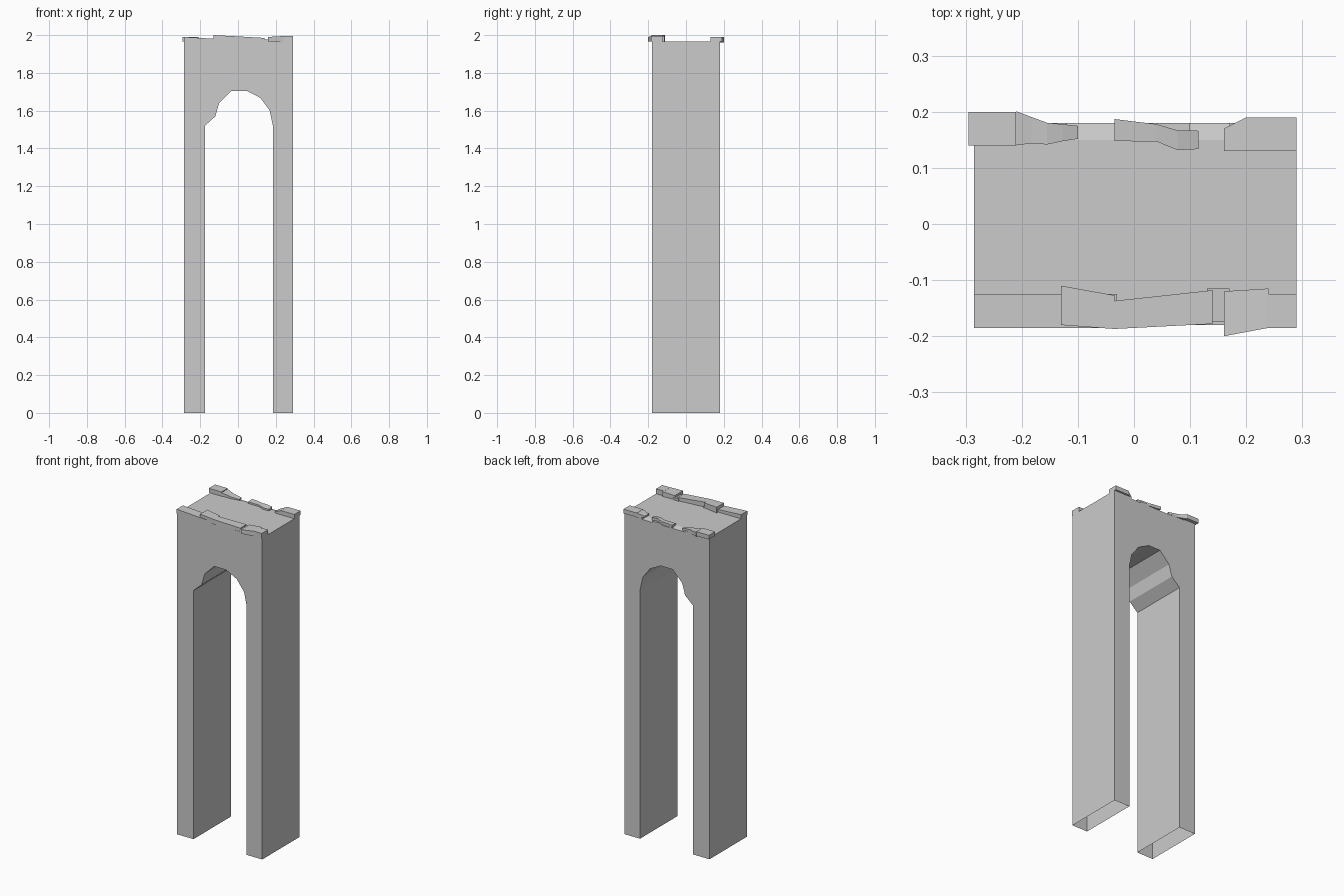
import bpy, bmesh, random
from math import cos, sin, pi

cube = bpy.data.objects.get("Cube")
if cube:
    bpy.data.objects.remove(cube, do_unlink=True)

random.seed(4)
LEFT, RIGHT = -0.285, 0.29
DEPTH = 0.18
DECK = 1.965
SPRING = 1.52
FRONT, REAR = -1, 1

stone_grey = bpy.data.materials.new("stone_grey")
stone_grey.use_nodes = True
stone_grey.diffuse_color = (0.6, 0.6, 0.6, 1)
shader = stone_grey.node_tree.nodes["Principled BSDF"]
shader.inputs["Base Color"].default_value = stone_grey.diffuse_color


def loft(name, sections):
    """Join matching closed sections into a capped solid."""
    bm = bmesh.new()
    rings = [[bm.verts.new(point) for point in section] for section in sections]
    for ring, following in zip(rings, rings[1:]):
        for i in range(len(ring)):
            bm.faces.new((ring[i - 1], ring[i], following[i], following[i - 1]))
    bm.faces.new(rings[0])
    bm.faces.new(rings[-1])
    bmesh.ops.recalc_face_normals(bm, faces=bm.faces)
    mesh = bpy.data.meshes.new(name)
    bm.to_mesh(mesh)
    bm.free()
    mesh.materials.append(stone_grey)
    obj = bpy.data.objects.new(name, mesh)
    bpy.context.collection.objects.link(obj)
    return obj


def parapet_stone(name, side, x, rise, outer, width, steps=1, rough=0):
    """Slab on the deck edge; each pair gives the value at its two ends."""
    def blend(pair, t):
        return pair[0] + (pair[1] - pair[0]) * t

    def jitter():
        return random.uniform(-rough, rough)

    sections = []
    for step in range(steps + 1):
        t = step / steps
        along = blend(x, t)
        far = blend(outer, t) + jitter()
        near = far - blend(width, t) + jitter()
        top = DECK + blend(rise, t)
        sections.append([(along, side * far, DECK - rough),
                         (along, side * near, DECK - rough),
                         (along, side * near, top - rough),
                         (along, side * far, top + jitter())])
    return loft(name, sections)


# Tall body: faceted arch whose left shoulder has crumbled
arch = [(0.005 + DEPTH * cos(i * pi / 7), SPRING + 0.19 * sin(i * pi / 7))
        for i in range(5)]
crumbled = [(-0.1, 1.64), (-0.12, 1.57), (-0.175, SPRING)]
opening = arch + crumbled
outline = [(opening[0][0], 0), *opening, (opening[-1][0], 0),
           (LEFT, 0), (LEFT, DECK), (RIGHT, DECK), (RIGHT, 0)]
body = loft("arch_body", [[(x, y, z) for x, z in outline] for y in (-DEPTH, DEPTH)])

# Chips sloping down along the rear edge of the deck
for start, end in ((-0.12, 0.04), (0.1, 0.17)):
    chip = loft("chip_cutter", [[(x, 0.15, DECK), (x, 0.2, DECK - 0.015),
                                 (x, 0.2, 2), (x, 0.15, 2)] for x in (start, end)])
    chip.hide_render = True
    cut = body.modifiers.new("chip", "BOOLEAN")
    cut.operation = "DIFFERENCE"
    cut.solver = "EXACT"
    cut.object = chip
    bpy.context.view_layer.objects.active = body
    bpy.ops.object.modifier_apply(modifier=cut.name)
    bpy.data.objects.remove(chip, do_unlink=True)

# Legs are open underneath
bm = bmesh.new()
bm.from_mesh(body.data)
soles = [face for face in bm.faces if all(v.co.z < 0.01 for v in face.verts)]
bmesh.ops.delete(bm, geom=soles, context="FACES")
bm.to_mesh(body.data)
bm.free()

# Front parapet
parapet_stone("front_left_stone", FRONT, x=(LEFT, -0.03), rise=(0.025, 0.01),
              outer=(0.185, 0.185), width=(0.06, 0.06))
parapet_stone("front_raised_stone", FRONT, x=(-0.13, -0.035), rise=(0.035, 0.03),
              outer=(0.18, 0.187), width=(0.07, 0.06))
parapet_stone("front_middle_stone", FRONT, x=(-0.035, 0.14), rise=(0.03, 0.02),
              outer=(0.187, 0.178), width=(0.05, 0.06))
parapet_stone("front_joint_stone", FRONT, x=(0.13, 0.17), rise=(0.015, 0.01),
              outer=(0.175, 0.175), width=(0.06, 0.06))
parapet_stone("front_right_stone", FRONT, x=(0.16, 0.24), rise=(0.025, 0.03),
              outer=(0.2, 0.185), width=(0.08, 0.07))
parapet_stone("front_corner_stone", FRONT, x=(0.235, RIGHT), rise=(0.03, 0.03),
              outer=(0.185, 0.185), width=(0.06, 0.06))

# Rear parapet
parapet_stone("rear_corner_stone", REAR, x=(-0.295, -0.21), rise=(0.026, 0.026),
              outer=(0.2, 0.2), width=(0.06, 0.06))
parapet_stone("rear_left_rubble", REAR, x=(-0.21, -0.1), rise=(0.025, 0.01),
              outer=(0.2, 0.17), width=(0.06, 0.02), steps=4, rough=0.005)
parapet_stone("rear_middle_rubble", REAR, x=(-0.035, 0.115), rise=(0.015, 0.015),
              outer=(0.19, 0.165), width=(0.04, 0.03), steps=4, rough=0.005)
parapet_stone("rear_right_rubble", REAR, x=(0.16, 0.2), rise=(0.01, 0.025),
              outer=(0.17, 0.19), width=(0.04, 0.06))
parapet_stone("rear_right_stone", REAR, x=(0.2, RIGHT), rise=(0.026, 0.026),
              outer=(0.19, 0.19), width=(0.06, 0.06))
